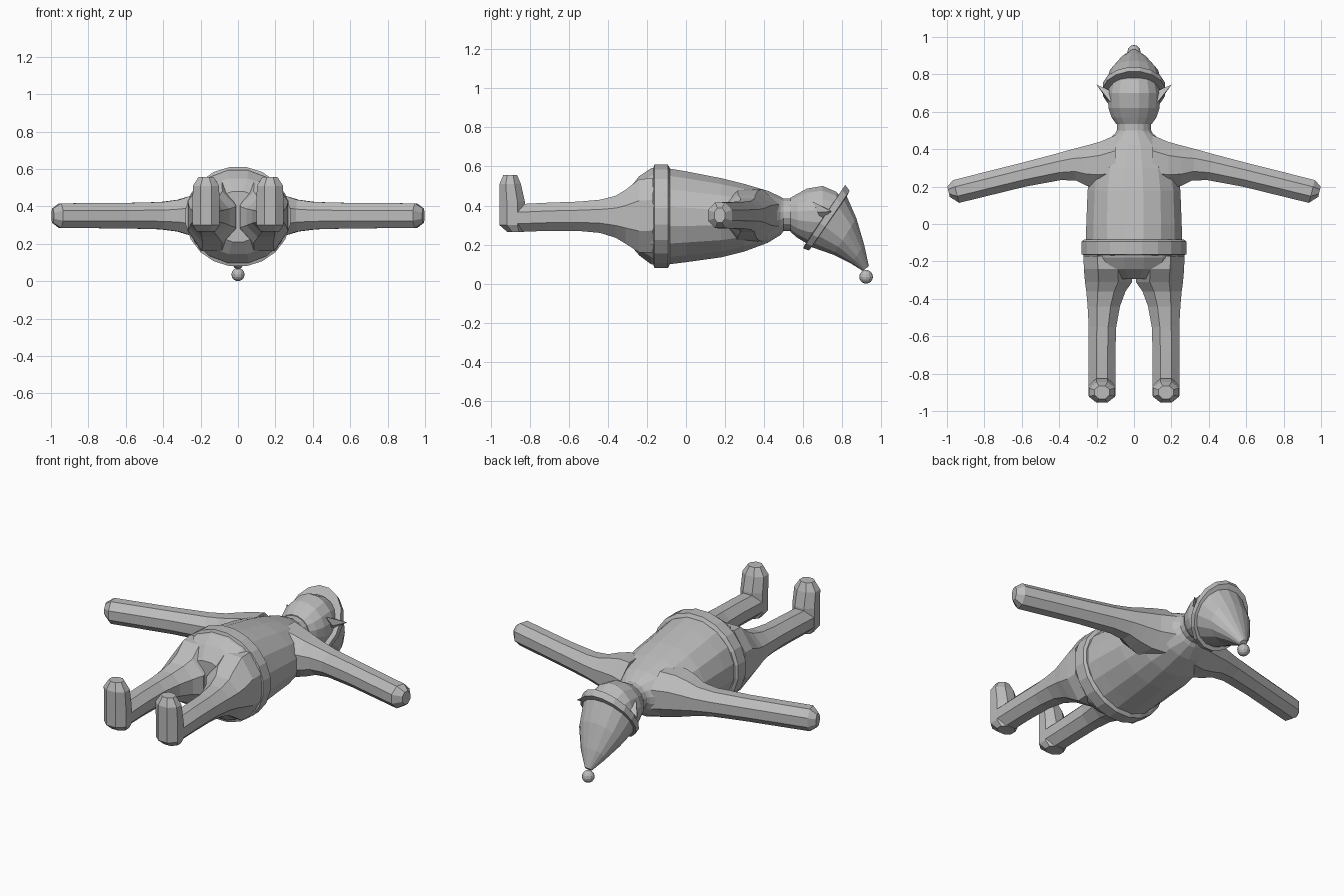
import bpy, bmesh, math
from mathutils import Vector

grey = bpy.data.materials.new("plain grey")
grey.diffuse_color = (0.5, 0.5, 0.5, 1)


def finish(name, bm, mirror=False):
    bmesh.ops.recalc_face_normals(bm, faces=bm.faces)
    me = bpy.data.meshes.new(name)
    bm.to_mesh(me)
    bm.free()
    me.materials.append(grey)
    ob = bpy.data.objects.new(name, me)
    bpy.context.collection.objects.link(ob)
    if mirror:
        ob.modifiers.new("mirror", 'MIRROR')
    return ob


def loft(name, sections, sides, mirror=False):
    """Each section: two opposite points p, q and the half-width vector w."""
    bm = bmesh.new()
    k = 1 / math.cos(math.pi / sides)
    rings = []
    for p, q, w in sections:
        p, q, w = Vector(p), Vector(q), Vector(w)
        c, v = (p + q) / 2, (q - p) / 2
        ring = []
        for i in range(sides):
            a = 2 * math.pi * (i + 0.5) / sides
            ring.append(bm.verts.new(c + k * (w * math.cos(a) + v * math.sin(a))))
        rings.append(ring)
    for r, s in zip(rings, rings[1:]):
        for i in range(sides):
            j = (i + 1) % sides
            bm.faces.new((r[i], r[j], s[j], s[i]))
    bm.faces.new(rings[0])
    bm.faces.new(rings[-1])
    return finish(name, bm, mirror)


def along_y(rows, x=0):
    """Rows of (y, bottom z, top z, half width)."""
    return [((x, y, a), (x, y, b), (w, 0, 0)) for y, a, b, w in rows]


def side_cuts(rows, x=0):
    """Rows of (y1, z1, y2, z2, half width) for tilted cuts."""
    return [((x, a, b), (x, c, d), (w, 0, 0)) for a, b, c, d, w in rows]


# torso with neck
loft("torso", along_y([
    (-0.12, 0.095, 0.595, 0.258), (0.0, 0.11, 0.575, 0.255),
    (0.18, 0.135, 0.54, 0.248), (0.30, 0.165, 0.51, 0.23),
    (0.42, 0.21, 0.475, 0.17), (0.485, 0.25, 0.445, 0.10),
    (0.50, 0.27, 0.435, 0.092), (0.56, 0.27, 0.435, 0.092)]), 16)

# belt
loft("belt", along_y([
    (-0.168, 0.10, 0.59, 0.265), (-0.162, 0.08, 0.61, 0.28),
    (-0.093, 0.08, 0.61, 0.28), (-0.082, 0.10, 0.59, 0.265)]), 20)

# hips
loft("hips", along_y([
    (-0.14, 0.09, 0.60, 0.27), (-0.18, 0.10, 0.59, 0.27),
    (-0.24, 0.145, 0.55, 0.25), (-0.295, 0.21, 0.48, 0.15)]), 16)

# legs
legs = []
for y, z0, z1, x0, x1 in [
        (-0.17, 0.16, 0.54, 0.02, 0.27), (-0.24, 0.16, 0.535, 0.01, 0.268),
        (-0.31, 0.205, 0.48, 0.01, 0.262), (-0.36, 0.235, 0.45, 0.045, 0.255),
        (-0.44, 0.26, 0.43, 0.075, 0.248), (-0.55, 0.27, 0.42, 0.095, 0.242),
        (-0.70, 0.27, 0.415, 0.10, 0.242), (-0.90, 0.265, 0.405, 0.10, 0.243)]:
    legs += along_y([(y, z0, z1, (x1 - x0) / 2)], (x0 + x1) / 2)
loft("leg", legs, 8, True)

# feet, toes pointing up
loft("foot", side_cuts([
    (-0.915, 0.265, -0.83, 0.265, 0.05), (-0.955, 0.30, -0.825, 0.30, 0.072),
    (-0.955, 0.42, -0.825, 0.42, 0.072), (-0.955, 0.51, -0.845, 0.51, 0.07),
    (-0.935, 0.557, -0.865, 0.557, 0.04)], 0.171), 8, True)

# arms, from shoulder to hand
Z = 0.35
loft("arm", [((a, b, Z), (c, d, Z), (0, 0, w)) for a, b, c, d, w in [
    (0.10, 0.19, 0.10, 0.475, 0.135), (0.19, 0.19, 0.18, 0.44, 0.125),
    (0.255, 0.205, 0.26, 0.418, 0.105), (0.31, 0.232, 0.33, 0.40, 0.085),
    (0.39, 0.235, 0.43, 0.372, 0.073), (0.58, 0.20, 0.62, 0.322, 0.068),
    (0.935, 0.113, 0.967, 0.235, 0.066), (0.985, 0.145, 0.998, 0.20, 0.038)]],
    8, True)

# head
loft("head", along_y([
    (0.535, 0.265, 0.44, 0.095), (0.57, 0.235, 0.46, 0.12),
    (0.62, 0.205, 0.487, 0.137), (0.70, 0.19, 0.50, 0.14),
    (0.77, 0.21, 0.47, 0.125), (0.82, 0.27, 0.41, 0.08)]), 16)

# hat brim and pointed hat bending backwards
loft("hat_brim", side_cuts([
    (0.605, 0.195, 0.805, 0.49, 0.155), (0.60, 0.18, 0.815, 0.505, 0.167),
    (0.63, 0.17, 0.838, 0.475, 0.167), (0.645, 0.19, 0.825, 0.45, 0.15)]), 16)
loft("hat", side_cuts([
    (0.635, 0.19, 0.822, 0.45, 0.153), (0.755, 0.148, 0.872, 0.335, 0.128),
    (0.845, 0.103, 0.912, 0.20, 0.075), (0.905, 0.065, 0.936, 0.09, 0.02)]), 16)

# pompom
bm = bmesh.new()
bmesh.ops.create_uvsphere(bm, u_segments=12, v_segments=8, radius=0.035)
finish("pompom", bm).location = (0, 0.922, 0.035)

# pointed ears
bm = bmesh.new()
for co in [(0.125, 0.65, 0.42), (0.125, 0.69, 0.33), (0.12, 0.71, 0.39),
           (0.20, 0.745, 0.37), (0.152, 0.675, 0.365)]:
    bm.verts.new(co)
bmesh.ops.convex_hull(bm, input=bm.verts)
finish("ear", bm, True)
